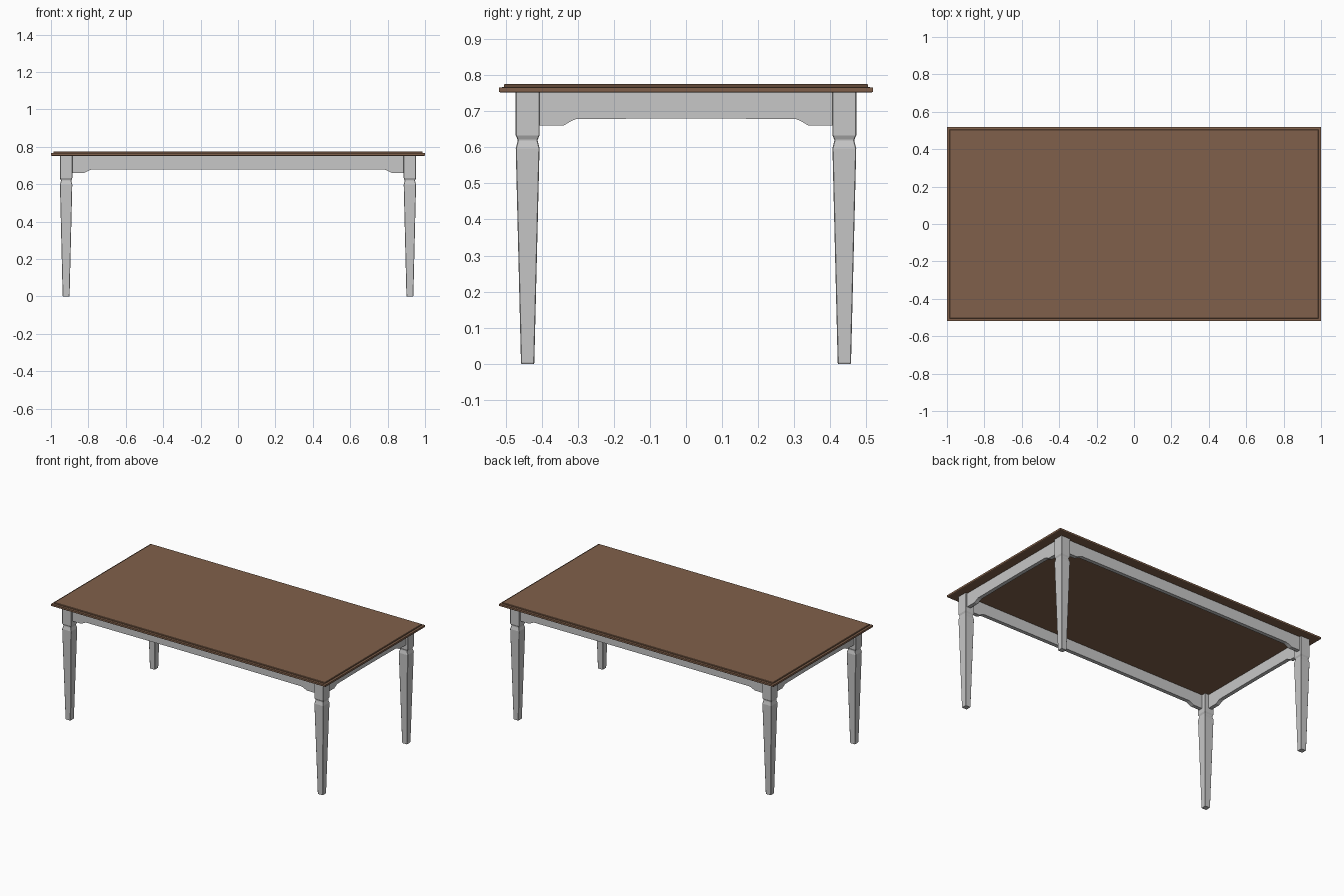
import bpy, bmesh

if "Cube" in bpy.data.objects:
    bpy.data.objects.remove(bpy.data.objects["Cube"])


def material(name, rgb):
    m = bpy.data.materials.new(name)
    m.diffuse_color = (*rgb, 1)
    m.use_nodes = True
    m.node_tree.nodes["Principled BSDF"].inputs["Base Color"].default_value = m.diffuse_color
    return m


brown = material("brown_wood", (0.216, 0.117, 0.069))
grey = material("pale_grey_paint", (0.57, 0.57, 0.57))

LX, LY = 0.919, 0.439      # leg centres
TOP_Z = 0.752              # underside of the table top


def finish(name, bm, mat):
    bmesh.ops.recalc_face_normals(bm, faces=bm.faces)
    me = bpy.data.meshes.new(name)
    bm.to_mesh(me)
    bm.free()
    me.materials.append(mat)
    ob = bpy.data.objects.new(name, me)
    bpy.context.collection.objects.link(ob)
    return ob


def loft(name, sections, mat, cx=0, cy=0, chamfer=0):
    """Stack rectangles (half x, half y, z), optionally with cut corners."""
    bm = bmesh.new()
    rings = []
    for hx, hy, z in sections:
        c = chamfer
        if c:
            pts = [(hx - c, -hy), (hx, c - hy), (hx, hy - c), (hx - c, hy),
                   (c - hx, hy), (-hx, hy - c), (-hx, c - hy), (c - hx, -hy)]
        else:
            pts = [(hx, -hy), (hx, hy), (-hx, hy), (-hx, -hy)]
        rings.append([bm.verts.new((cx + x, cy + y, z)) for x, y in pts])
    n = len(rings[0])
    for a, b in zip(rings, rings[1:]):
        for i in range(n):
            bm.faces.new((a[i], a[(i + 1) % n], b[(i + 1) % n], b[i]))
    bm.faces.new(rings[0])
    bm.faces.new(rings[-1])
    return finish(name, bm, mat)


# Table top: wide slab with a small step around its upper edge
loft("table_top", [(0.997, 0.515, TOP_Z), (1.0, 0.518, TOP_Z + 0.002),
                   (1.0, 0.518, 0.766), (0.987, 0.505, 0.767),
                   (0.987, 0.505, 0.773), (0.985, 0.503, 0.775)], brown)

# Legs: square block, narrow neck, long taper to the foot
leg_profile = [(0.017, 0), (0.0185, 0.003), (0.033, 0.597), (0.028, 0.617),
               (0.028, 0.622), (0.033, 0.633), (0.033, TOP_Z)]
for sx, side in ((-1, "left"), (1, "right")):
    for sy, end in ((-1, "front"), (1, "back")):
        loft(f"{end}_{side}_leg", [(h, h, z) for h, z in leg_profile], grey,
             sx * LX, sy * LY, 0.002)


def apron(name, half, flat, rise, offset, along_x):
    """Rail with a deeper bracket at each end and a slightly arched middle."""
    right = [(half, TOP_Z), (half, 0.661), (flat, 0.661),
             (flat * 0.4 + rise * 0.6, 0.6725), (rise, 0.678), (rise * 0.28, 0.680)]
    pts = right + [(-u, z) for u, z in reversed(right)]
    bm = bmesh.new()
    s = 1 if offset > 0 else -1
    outer, inner = offset, offset - s * 0.025

    def place(u, v, z):
        return bm.verts.new((u, v, z) if along_x else (v, u, z))
    a = [place(u, outer, z) for u, z in pts]
    b = [place(u, inner, z) for u, z in pts]
    bm.faces.new(a)
    bm.faces.new(b)
    for i in range(len(pts)):
        j = (i + 1) % len(pts)
        bm.faces.new((a[i], a[j], b[j], b[i]))
    finish(name, bm, grey)


# Aprons between the legs, set back a little from the leg faces
for s, fb, lr in ((-1, "front", "left"), (1, "back", "right")):
    apron(fb + "_apron", LX - 0.03, 0.822, 0.785, s * (LY + 0.020), True)
    apron(lr + "_apron", LY - 0.03, 0.338, 0.306, s * (LX + 0.020), False)
